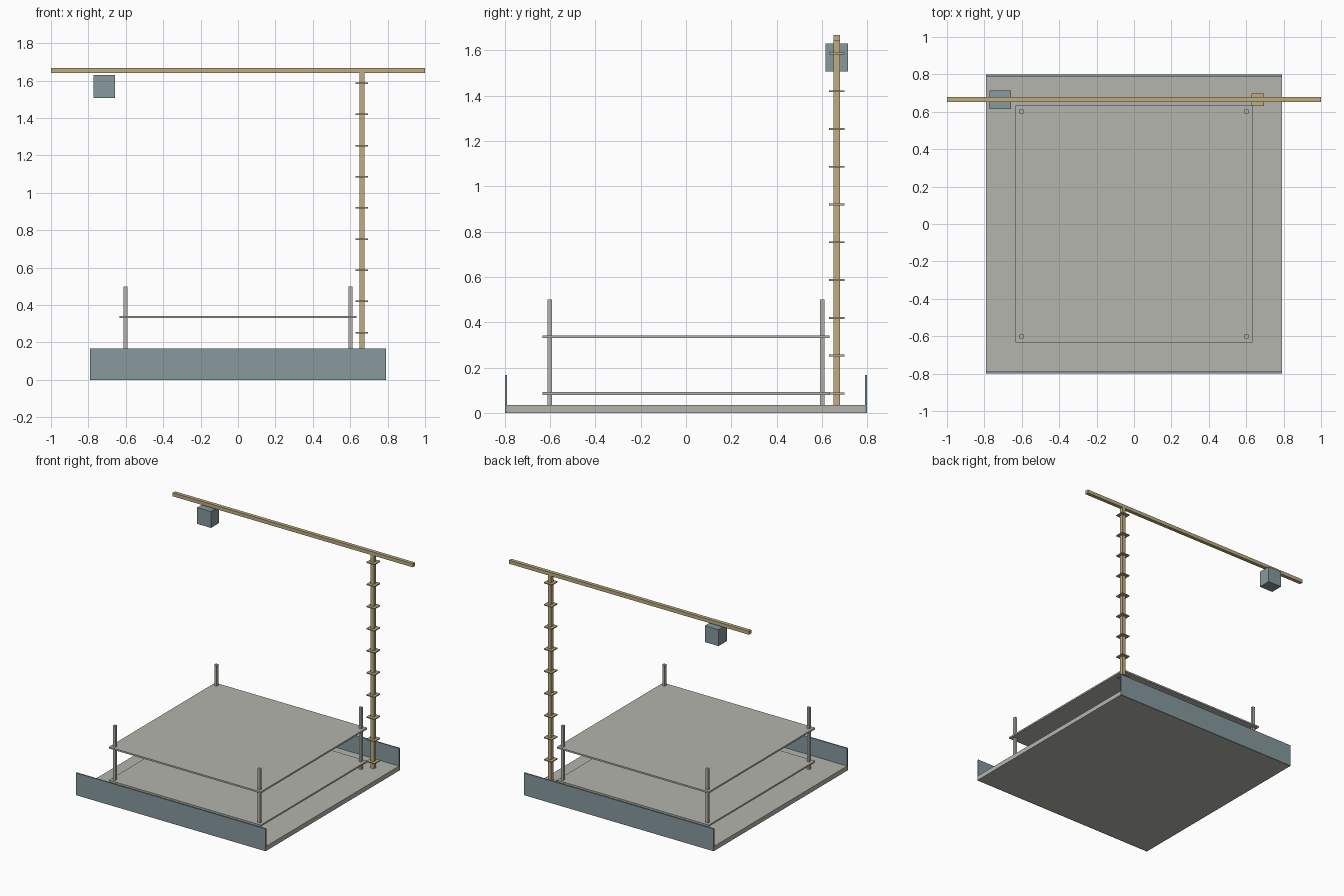
import bpy

cube = bpy.data.objects.get("Cube")
if cube:
    bpy.data.objects.remove(cube, do_unlink=True)


def material(name, rgb):
    mat = bpy.data.materials.new(name)
    mat.use_nodes = True
    mat.diffuse_color = (*rgb, 1)
    mat.node_tree.nodes["Principled BSDF"].inputs["Base Color"].default_value = (*rgb, 1)
    return mat


def box(name, center, size, mat):
    bpy.ops.mesh.primitive_cube_add(size=1, location=center)
    obj = bpy.context.object
    obj.name = name
    obj.scale = size
    bpy.ops.object.transform_apply(location=False, rotation=False, scale=True)
    obj.data.materials.append(mat)
    return obj


concrete = material("pale concrete", (0.46, 0.46, 0.42))
steel = material("blue grey steel", (0.24, 0.32, 0.34))
tan = material("tan crane paint", (0.52, 0.42, 0.22))

# Ground slab with hoardings along the front and back
box("ground_slab", (0, 0, 0.0175), (1.58, 1.58, 0.035), concrete)
for side, y in (("front", -0.794), ("back", 0.794)):
    box(side + "_hoarding", (0, y, 0.084), (1.58, 0.01, 0.168), steel)

# Two floor plates on four corner columns
for level, z in (("lower", 0.086), ("upper", 0.336)):
    box(level + "_floor", (0, 0, z), (1.266, 1.266, 0.012), concrete)
for x in (-0.602, 0.602):
    for y in (-0.602, 0.602):
        box("column", (x, y, 0.267), (0.02, 0.02, 0.466), concrete)

# Crane mast with evenly spaced collars
CRANE_X, CRANE_Y = 0.662, 0.665
box("crane_mast", (CRANE_X, CRANE_Y, 0.845), (0.027, 0.027, 1.62), tan)
for i in range(10):
    box("mast_collar", (CRANE_X, CRANE_Y, 0.086 + i / 6), (0.067, 0.067, 0.008), tan)

# Crane jib and counterweight
box("crane_jib", (0, CRANE_Y, 1.654), (2, 0.027, 0.027), tan)
box("counterweight", (-0.714, CRANE_Y, 1.569), (0.115, 0.098, 0.123), steel)
